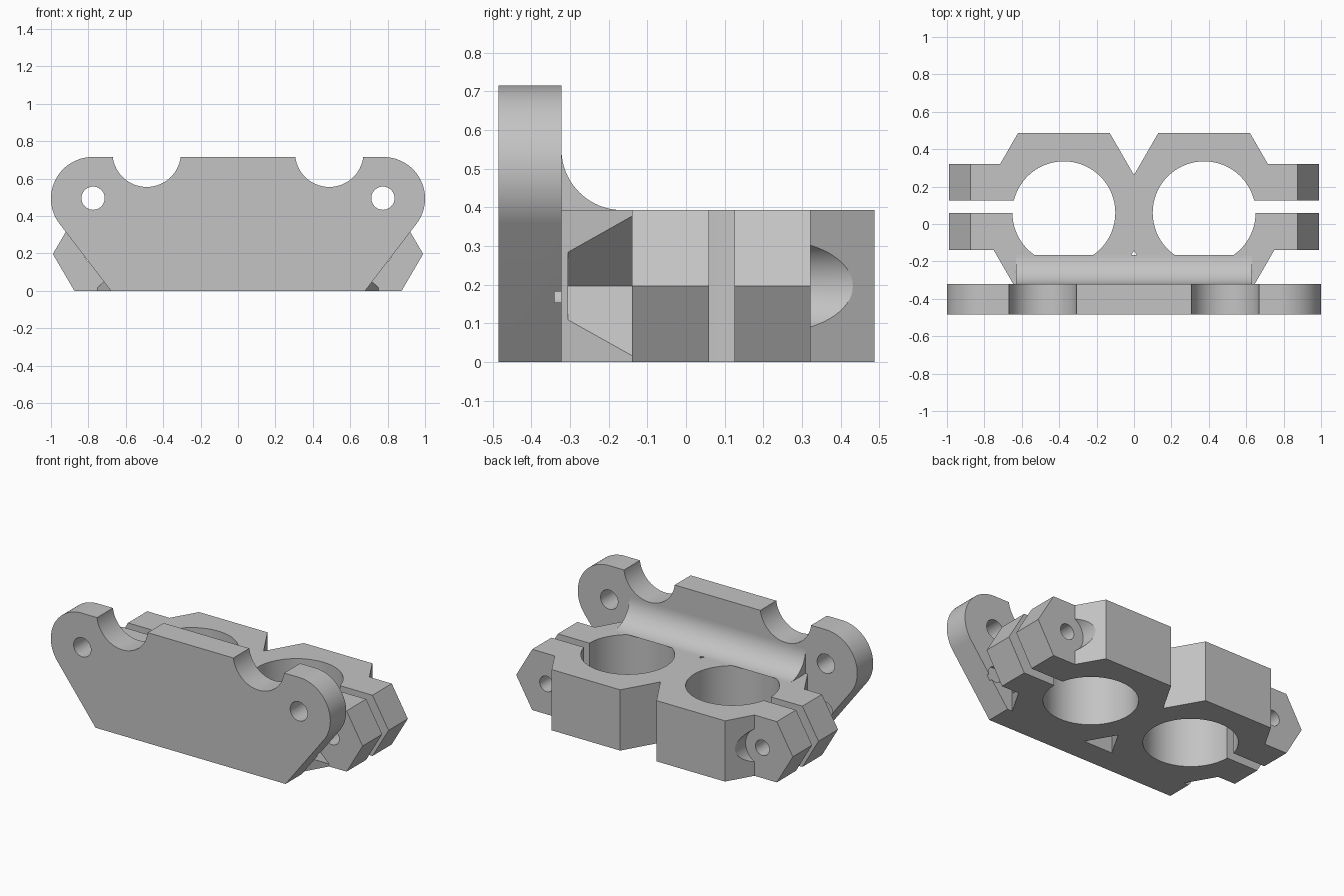
import bpy, bmesh
from math import cos, sin, pi, radians
from mathutils import Vector

cube = bpy.data.objects.get("Cube")
if cube:
    bpy.data.objects.remove(cube, do_unlink=True)

grey = bpy.data.materials.new("plain_grey")
grey.use_nodes = True
grey.diffuse_color = (0.55, 0.55, 0.55, 1)
grey.node_tree.nodes["Principled BSDF"].inputs["Base Color"].default_value = (0.55, 0.55, 0.55, 1)

PLACE = {
    "x": lambda u, v, d: (d, u, v),
    "y": lambda u, v, d: (u, d, v),
    "z": lambda u, v, d: (u, v, d),
}


def prism(name, profile, axis, start, end):
    """Extrude a closed 2D profile along an axis."""
    bm = bmesh.new()
    face = bm.faces.new([bm.verts.new(PLACE[axis](u, v, start)) for u, v in profile])
    made = bmesh.ops.extrude_face_region(bm, geom=[face])["geom"]
    shift = Vector(PLACE[axis](0, 0, end - start))
    bmesh.ops.translate(bm, vec=shift, verts=[g for g in made if isinstance(g, bmesh.types.BMVert)])
    bmesh.ops.recalc_face_normals(bm, faces=bm.faces)
    mesh = bpy.data.meshes.new(name)
    bm.to_mesh(mesh)
    bm.free()
    mesh.materials.append(grey)
    obj = bpy.data.objects.new(name, mesh)
    bpy.context.collection.objects.link(obj)
    return obj


def arc(cx, cy, r, a0, a1, n):
    angles = [radians(a0 + (a1 - a0) * i / n) for i in range(n + 1)]
    return [(cx + r * cos(a), cy + r * sin(a)) for a in angles]


def circle(cx, cy, r, n=64):
    return arc(cx, cy, r, 0, 360, n)[:-1]


def mirrored(half):
    """Close a right-hand half profile with its mirror image."""
    return half + [(-x, y) for x, y in reversed(half) if abs(x) > 1e-6]


def flip(profile, side):
    return [(side * x, y) for x, y in profile]


def activate(obj):
    bpy.ops.object.select_all(action="DESELECT")
    obj.select_set(True)
    bpy.context.view_layer.objects.active = obj


def boolean(obj, tool, operation="DIFFERENCE"):
    tool.hide_render = True
    mod = obj.modifiers.new("cut", "BOOLEAN")
    mod.operation, mod.solver, mod.object = operation, "EXACT", tool
    activate(obj)
    bpy.ops.object.modifier_apply(modifier=mod.name)
    bpy.data.objects.remove(tool, do_unlink=True)


FRONT, JOIN, BACK, TOP = -0.485, -0.322, 0.487, 0.393
MID = TOP / 2
BOLT_X = 0.772

# Upright plate with rounded ends
plate = prism("mounting_plate",
              mirrored([(0.68, 0)] + arc(0.778, 0.493, 0.222, -37.4, 90, 32)),
              "y", FRONT, JOIN)

# Clamp body outline, with a V notch at the back
body = prism("clamp_body", mirrored([
    (0.645, JOIN), (0.75, -0.14), (1.05, -0.14), (1.05, 0.322),
    (0.715, 0.322), (0.62, BACK), (0.13, BACK), (0, 0.262)]), "z", 0, TOP)

# Pointed ends of the clamp ears
boolean(body, prism("ear_limit", mirrored([(0.875, -0.0), (0.99, MID), (0.875, TOP)]),
                    "y", -0.6, 0.6), "INTERSECT")

# Triangular hollow behind the plate
boolean(body, prism("hollow_cutter", [(0, -0.142), (0.11, -0.333), (-0.11, -0.333)], "z", -0.1, 0.5))

for side in (1, -1):
    # Scallop and mounting hole in the plate
    boolean(plate, prism("scallop_cutter", circle(side * 0.488, 0.738, 0.183), "y", -0.6, -0.2))
    boolean(plate, prism("hole_cutter", circle(side * 0.775, 0.495, 0.062, 48), "y", -0.6, -0.2))
    # Bolt clearance nick at the plate edge
    boolean(plate, prism("nick_cutter", circle(side * BOLT_X, MID, 0.05, 32), "y", -0.34, -0.2))

    # Rod bore and clamping slit
    boolean(body, prism("bore_cutter", circle(side * 0.375, 0.06, 0.275, 96), "z", -0.1, 0.5))
    slit = flip([(0.5, 0.06), (1.1, 0.06), (1.1, 0.125), (0.5, 0.125)], side)
    boolean(body, prism("slit_cutter", slit, "z", -0.1, 0.5))
    # Bolt hole, round head recess and angled nut recess
    boolean(body, prism("bolt_cutter", circle(side * BOLT_X, MID, 0.05, 32), "y", -0.3, 0.4))
    boolean(body, prism("head_cutter", circle(side * BOLT_X, MID, 0.12), "y", 0.322, 0.6))
    nut = flip([(0.565, MID), (0.755, 0.382), (0.9, 0.382), (0.9, 0.012), (0.755, 0.012)], side)
    boolean(body, prism("nut_cutter", nut, "y", -0.305, -0.14))

# Concave fillet joining plate and body
fillet = prism("joining_fillet",
               [(JOIN, TOP)] + arc(-0.165, 0.55, 0.157, 180, 270, 24),
               "x", -0.63, 0.63)

for obj in (plate, body, fillet):
    activate(obj)
    bpy.ops.object.shade_smooth_by_angle(angle=radians(25))
